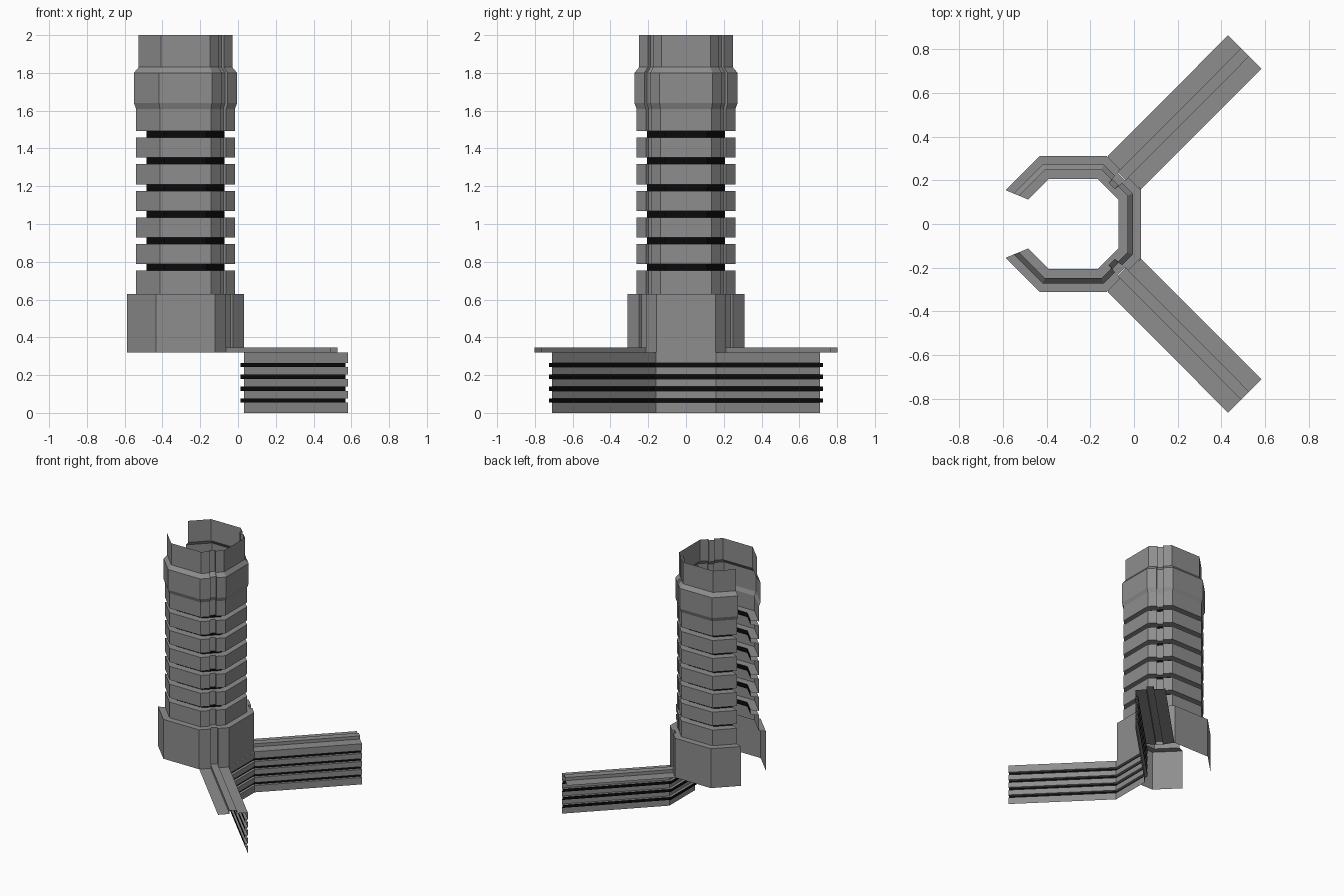
import bpy

if "Cube" in bpy.data.objects:
    bpy.data.objects.remove(bpy.data.objects["Cube"])


def material(name, v):
    m = bpy.data.materials.new(name)
    m.diffuse_color = (v, v, v, 1)
    m.use_nodes = True
    m.node_tree.nodes["Principled BSDF"].inputs["Base Color"].default_value = m.diffuse_color
    return m


MATS = [material("mid grey", 0.27), material("black", 0.003)]


def sheet(name, rows, dark=(), flip=False):
    """Skin consecutive rows of points; bands listed in dark are black."""
    n = len(rows[0])
    faces, mats = [], []
    for r in range(len(rows) - 1):
        for i in range(n - 1):
            f = [r * n + i, (r + 1) * n + i, (r + 1) * n + i + 1, r * n + i + 1]
            faces.append(f[::-1] if flip else f)
            mats.append(1 if r in dark else 0)
    me = bpy.data.meshes.new(name)
    me.from_pydata([p for row in rows for p in row], [], faces)
    for m in MATS:
        me.materials.append(m)
    for poly, m in zip(me.polygons, mats):
        poly.material_index = m
    ob = bpy.data.objects.new(name, me)
    bpy.context.collection.objects.link(ob)
    return ob


def mirrored(half, z):
    """Complete a +y half path with its -y mirror."""
    return [(x, y, z) for x, y in half] + [(x, -y, z) for x, y in reversed(half)]


CX = -0.278            # tower centre
NOTCH = (0.37, 0.61)   # slot position across the diagonal side


def tower_row(a, z, slot):
    """Open octagon of apothem a, with a shallow slot in each +x diagonal."""
    h = 0.155 + (a - 0.31) * 0.414
    def diag(t, d):
        return (a + (h - a) * t - d * 0.707, h + (a - h) * t - d * 0.707)
    half = [(-a, h), (-h, a), (h, a), diag(NOTCH[1], 0), diag(NOTCH[1], slot),
            diag(NOTCH[0], slot), diag(NOTCH[0], 0), (a, h)]
    return mirrored([(x + CX, y) for x, y in half], z)


# Tower shell: base collar, ribs with black recesses, flared head
prof = [(0.31, 0.32, 0.02), (0.31, 0.63, 0.02), (0.262, 0.63, 0.02)]
dark = []
for k in range(6):
    z = 0.77 + 0.141 * k
    prof += [(0.262, z - 0.017, 0.02), (0.206, z - 0.017, 0)]
    dark.append(len(prof) - 1)
    prof += [(0.206, z + 0.017, 0), (0.262, z + 0.017, 0.02)]
prof += [(0.262, 1.61, 0.02), (0.273, 1.64, 0.02), (0.273, 1.80, 0.02),
         (0.248, 1.83, 0.02), (0.248, 2.0, 0.02)]
sheet("tower_shell", [tower_row(*p) for p in prof], dark)


def wall_row(r, z):
    """Splayed wall path, set back by r."""
    return mirrored([(0.583 - 0.707 * r, 0.71 + 0.707 * r),
                     (0.033 - r, 0.16 + 0.414 * r)], z)


# Lower splayed wall with four black recesses
prof, dark = [(0, 0)], []
for z in (0.065, 0.128, 0.191, 0.254):
    prof += [(0, z - 0.011), (0.02, z - 0.011)]
    dark.append(len(prof) - 1)
    prof += [(0.02, z + 0.011), (0, z + 0.011)]
prof.append((0, 0.32))
sheet("splayed_wall", [wall_row(*p) for p in prof], dark)

# Ledge on top of each wing, with a raised rail in line with the tower slot
for s, side in ((1, "back"), (-1, "front")):
    rows = []
    for t, z in ((0, 0.32), (NOTCH[0], 0.32), (NOTCH[0], 0.345),
                 (NOTCH[1], 0.345), (NOTCH[1], 0.32), (1, 0.32)):
        d = 0.014 if 0 < t < 1 else 0
        rows.append([(0.033 - 0.153 * t - d, s * (0.16 + 0.15 * t - d), z),
                     (0.583 - 0.153 * t, s * (0.71 + 0.153 * t), z)])
    sheet(side + "_wing_ledge", rows, flip=s > 0)
